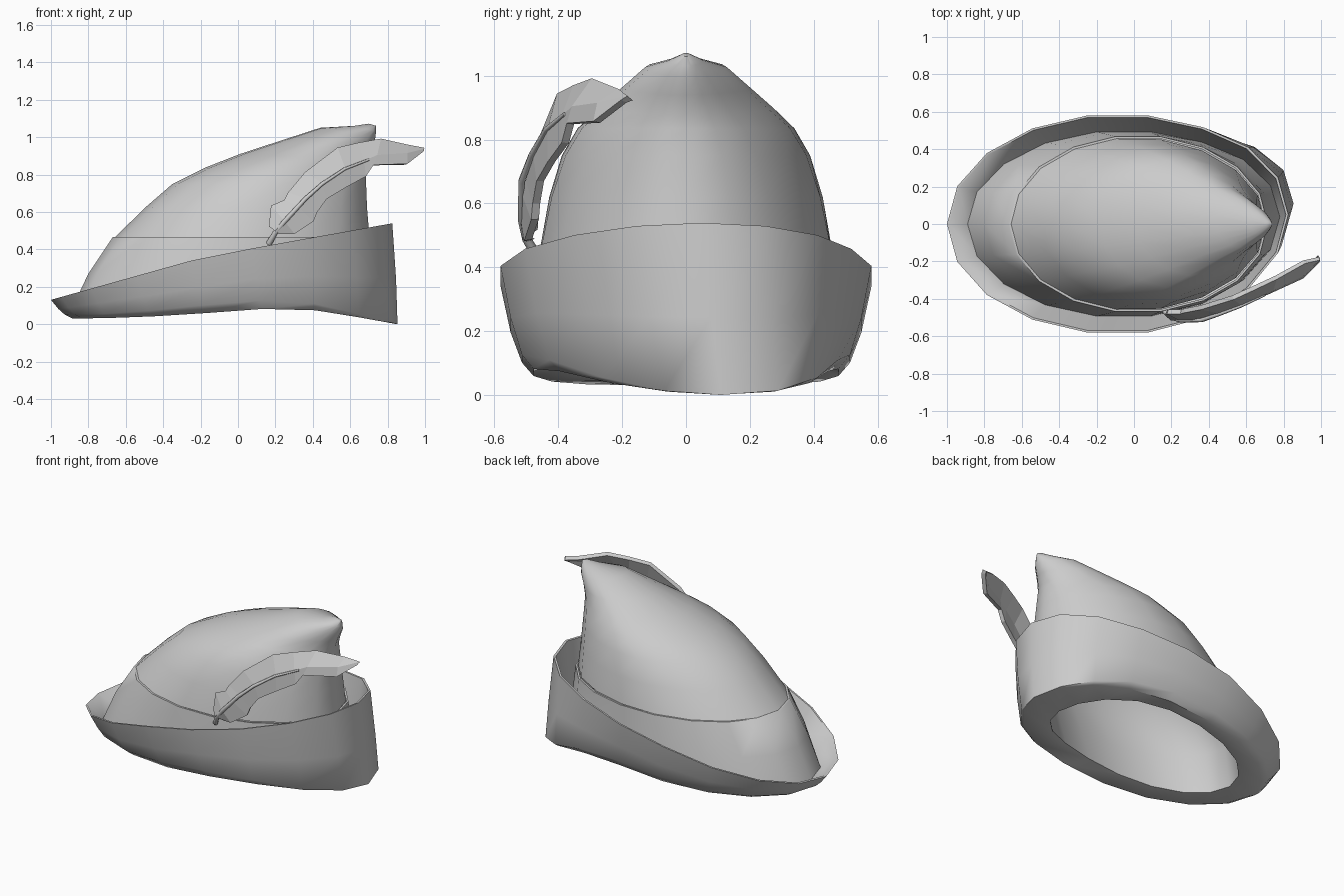
import bpy, bmesh, math
from mathutils import Vector

if "Cube" in bpy.data.objects:
    bpy.data.objects.remove(bpy.data.objects["Cube"])

N = 18


def lerp_table(table, x):
    """Piecewise-linear lookup in a list of (x, value)."""
    if x <= table[0][0]:
        return table[0][1]
    for (x0, v0), (x1, v1) in zip(table, table[1:]):
        if x <= x1:
            return v0 + (v1 - v0) * (x - x0) / (x1 - x0)
    return table[-1][1]


def ring(x0, x1, ry, z, point=0.0, skew=0.0):
    """Oval ring; z is a height table along x, point narrows the +x end."""
    pts = []
    for i in range(N):
        a = 2 * math.pi * i / N
        c = math.cos(a)
        x = (x0 + x1) / 2 + (x1 - x0) / 2 * c
        y = ry * math.sin(a) * (1 - point * max(0, c))
        t = min(1, max(0, (x - 0.3) / 0.5))
        pts.append(Vector((x, y + skew * t, lerp_table(z, x))))
    return pts


def finish(name, bm, angle):
    me = bpy.data.meshes.new(name)
    bm.to_mesh(me)
    bm.free()
    ob = bpy.data.objects.new(name, me)
    bpy.context.collection.objects.link(ob)
    if angle:
        bpy.ops.object.select_all(action='DESELECT')
        ob.select_set(True)
        bpy.context.view_layer.objects.active = ob
        bpy.ops.object.shade_smooth_by_angle(angle=math.radians(angle))
    return ob


def loft(name, rings, cap=False, flip=False, angle=60):
    bm = bmesh.new()
    rows = [[bm.verts.new(p) for p in r] for r in rings]
    for a, b in zip(rows, rows[1:]):
        for i in range(N):
            j = (i + 1) % N
            bm.faces.new((a[i], a[j], b[j], b[i]))
    if cap:
        bm.faces.new(rows[-1])
    if flip:
        bmesh.ops.reverse_faces(bm, faces=bm.faces[:])
    return finish(name, bm, angle)


def flat(z):
    return [(0, z)]


# height curves along the hat
rim_z = [(-1, .13), (-.25, .34), (.1, .41), (.83, .54)]
low_z = [(-.92, .03), (-.75, .033), (-.5, .05), (0, .10), (.2, .11), (.45, .085), (.85, .0)]
under_z = [(x, z - .03 * max(0, 1 - abs(x) / .8)) for x, z in low_z]
edge_z = [(x, z + .02 * (x < .8)) for x, z in low_z]
mid_z = [(x, .45 * lerp_table(rim_z, x) + .55 * lerp_table(low_z, x)) for x in (-1, -.5, 0, .2, .5, .85)]
base_z = [(x, z + .05) for x, z in low_z]

# upturned brim: underside, rounded lower edge, outer wall, rim, inner wall
loft("brim", [
    ring(-.73, .57, .375, low_z),
    ring(-.885, .845, .485, under_z, skew=.11),
    ring(-.925, .853, .522, edge_z, skew=.11),
    ring(-.96, .845, .558, mid_z, skew=.08),
    ring(-1, .825, .590, rim_z, skew=.05),
    ring(-.988, .812, .579, rim_z, skew=.05),
    ring(-.89, .78, .50, base_z, skew=.04),
])

# lower crown band with a small ledge at the seam
loft("crown_band", [
    ring(-.89, .78, .50, base_z, skew=.04),
    ring(-.80, .74, .492, flat(.27)),
    ring(-.67, .715, .475, flat(.465)),
    ring(-.657, .703, .463, flat(.465)),
])

# upper crown sweeping to the tip
loft("crown_top", [
    ring(-.657, .703, .463, flat(.465), .04),
    ring(-.50, .69, .435, flat(.62), .10),
    ring(-.35, .685, .395, flat(.75), .17),
    ring(-.18, .685, .345, flat(.835), .23),
    ring(.01, .69, .28, [(0, .91), (.68, .88)], .28),
    ring(.22, .71, .205, [(.2, .98), (.7, .94)], .3),
    ring(.44, .734, .13, [(.44, 1.05), (.73, .995)], .3),
    ring(.62, .738, .055, [(.6, 1.065), (.74, 1.03)], .2),
    ring(.70, .738, .012, [(.7, 1.072), (.74, 1.06)]),
], cap=True)

# inner lining seen through the head opening
loft("lining", [
    ring(-.73, .57, .375, low_z),
    ring(-.69, .60, .40, flat(.28)),
    ring(-.59, .63, .41, flat(.46)),
    ring(-.42, .64, .365, flat(.64)),
    ring(-.22, .64, .30, flat(.76)),
    ring(.05, .64, .21, flat(.87)),
    ring(.35, .65, .09, flat(.96)),
], cap=True, flip=True)

# feather: stations of (upper, rib, lower) edges in front view
depth = [(.16, -.475), (.3, -.49), (.46, -.455), (.55, -.425), (.75, -.345), (.9, -.275), (1, -.175)]
stations = [
    ((.17, .52), (.20, .50), (.22, .485)),
    ((.18, .63), (.25, .55), (.30, .485)),
    ((.25, .66), (.32, .63), (.40, .55)),
    ((.27, .70), (.36, .67), (.42, .60)),
    ((.36, .81), (.45, .75), (.47, .67)),
    ((.53, .94), (.57, .83), (.57, .73)),
    ((.64, .965), (.67, .87), (.68, .79)),
    ((.76, .985), (.74, .90), (.72, .85)),
    ((.91, .95), (.90, .91), (.90, .855)),
    ((.99, .935), (.99, .93), (.985, .92)),
]
bm = bmesh.new()
rows = []
for k, st in enumerate(stations):
    t = k / (len(stations) - 1)
    inset = .07 * t if t < 1 else 0
    shift = (inset, -.025 + .035 * t, -.005)
    rows.append([bm.verts.new((x, lerp_table(depth, x) + s, z))
                 for (x, z), s in zip(st, shift)])
for a, b in zip(rows, rows[1:]):
    for i in range(2):
        bm.faces.new((a[i], a[i + 1], b[i + 1], b[i]))
bmesh.ops.recalc_face_normals(bm, faces=bm.faces[:])
feather = finish("feather", bm, 0)
sol = feather.modifiers.new("thickness", 'SOLIDIFY')
sol.thickness = .025
sol.offset = 0

# quill running up the rib
cu = bpy.data.curves.new("quill", 'CURVE')
cu.dimensions = '3D'
cu.bevel_depth = .016
cu.bevel_resolution = 1
cu.use_fill_caps = True
path = [(.165, -.465, .43), (.20, -.50, .49), (.25, -.515, .55), (.36, -.515, .67),
        (.45, -.485, .75), (.57, -.44, .83), (.70, -.38, .88)]
sp = cu.splines.new('POLY')
sp.points.add(len(path) - 1)
for i, (p, co) in enumerate(zip(sp.points, path)):
    p.co = (*co, 1)
    p.radius = 1 - .1 * i
bpy.context.collection.objects.link(bpy.data.objects.new("quill", cu))
